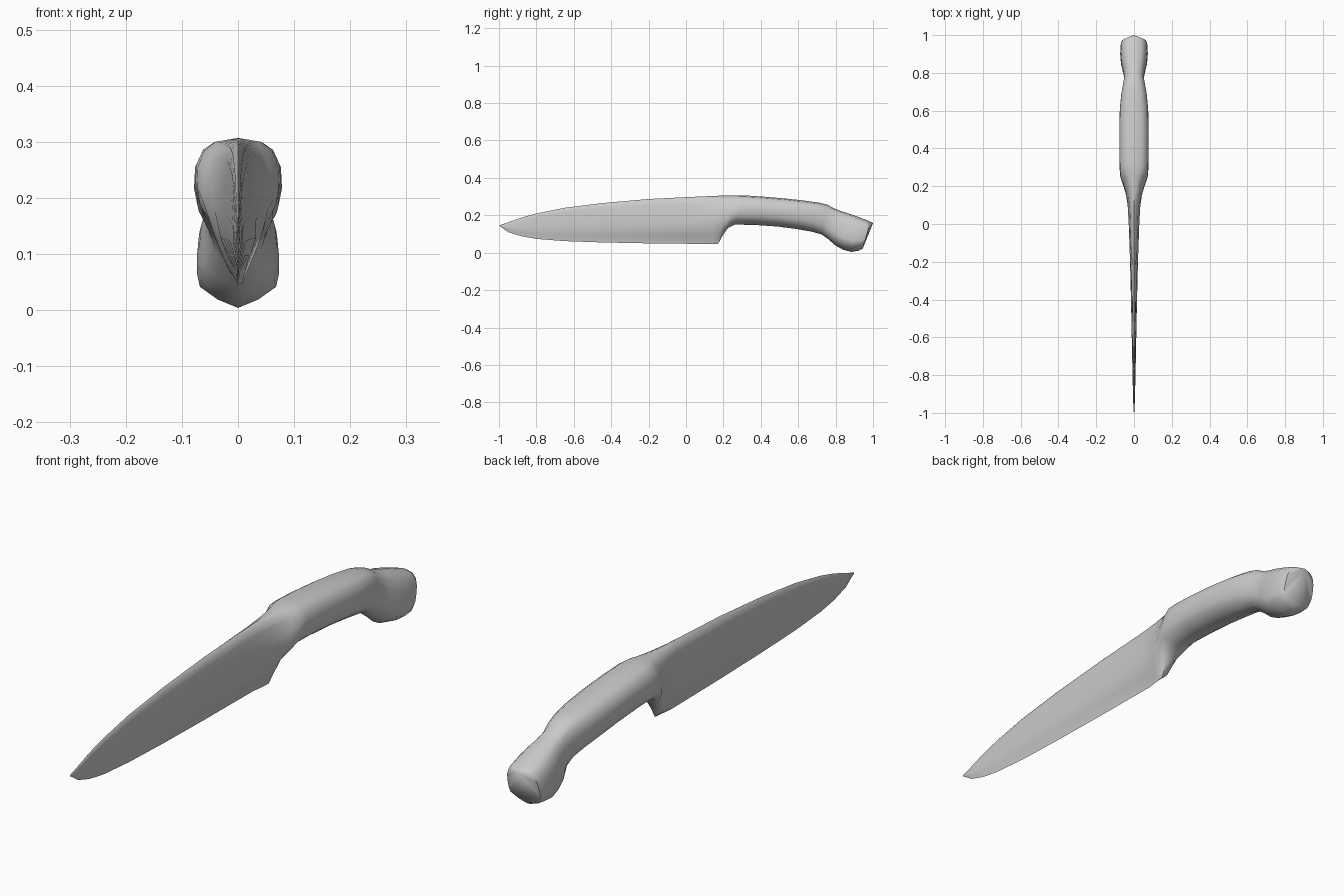
import bpy, bmesh

cube = bpy.data.objects.get("Cube")
if cube:
    bpy.data.objects.remove(cube)

steel = bpy.data.materials.new("light_grey")
steel.use_nodes = True
GREY = (0.6, 0.6, 0.6, 1)
steel.diffuse_color = GREY
steel.node_tree.nodes["Principled BSDF"].inputs["Base Color"].default_value = GREY

# Half-section shapes: depth fraction from spine to underside, then width fraction
DEPTH = [0, .04, .13, .3, .5, .68, .8, .92, 1]
SHAPES = {
    "blade": [0, .45, .68, .85, 1, .95, .6, .14, 0],
    "heel": [0, .5, .75, .95, 1, .78, .55, .3, .16],
    "grip": [0, .55, .82, .98, 1, .93, .8, .5, 0],
    "pommel": [0, .55, .8, .95, 1, 1, .93, .5, 0],
}

# Stations from tip to butt: spine y, spine z, underside y, underside z, half width, shape
STATIONS = [
    (-.995, .147, -.99, .138, .002, "blade"),
    (-.95, .163, -.95, .11, .004, "blade"),
    (-.88, .188, -.88, .088, .006, "blade"),
    (-.8, .21, -.8, .074, .008, "blade"),
    (-.65, .24, -.65, .062, .011, "blade"),
    (-.45, .265, -.45, .055, .015, "blade"),
    (-.2, .287, -.2, .05, .021, "blade"),
    (0, .297, 0, .048, .028, "blade"),
    (.09, .301, .09, .047, .033, "blade"),
    (.16, .304, .14, .047, .041, "heel"),
    (.21, .306, .172, .048, .053, "heel"),
    (.25, .307, .195, .09, .064, "heel"),
    (.28, .307, .225, .133, .073, "grip"),
    (.32, .306, .26, .15, .076, "grip"),
    (.41, .3, .36, .149, .078, "grip"),
    (.53, .29, .49, .14, .078, "grip"),
    (.63, .279, .59, .127, .075, "grip"),
    (.71, .268, .67, .113, .067, "grip"),
    (.755, .257, .725, .098, .058, "grip"),
    (.79, .238, .76, .073, .052, "grip"),
    (.83, .222, .8, .038, .06, "pommel"),
    (.87, .21, .84, .016, .069, "pommel"),
    (.92, .192, .885, .004, .073, "pommel"),
    (.965, .175, .925, .011, .072, "pommel"),
    (.985, .167, .945, .022, .066, "pommel"),
]


def ring(bm, y0, z0, y1, z1, half, shape):
    """One closed cross-section, mirrored about the centre plane."""
    pts = [(w * half, y0 + (y1 - y0) * t, z0 + (z1 - z0) * t)
           for t, w in zip(DEPTH, SHAPES[shape])]
    mirrored = [(-x, y, z) for x, y, z in reversed(pts[1:-1])]
    return [bm.verts.new(p) for p in pts + mirrored]


def cap(bm, loop, centre):
    """Close an end with a shallow fan."""
    hub = bm.verts.new(centre)
    for a, b in zip(loop, loop[1:] + loop[:1]):
        bm.faces.new((a, b, hub))


# Blade, heel, grip and pommel form one continuous skin
bm = bmesh.new()
rings = [ring(bm, *s) for s in STATIONS]
for r0, r1 in zip(rings, rings[1:]):
    for i in range(len(r0)):
        j = (i + 1) % len(r0)
        bm.faces.new((r0[i], r0[j], r1[j], r1[i]))
cap(bm, rings[0], (0, -1, .144))
cap(bm, rings[-1], (0, 1, .158))
bmesh.ops.recalc_face_normals(bm, faces=bm.faces)

mesh = bpy.data.meshes.new("knife")
bm.to_mesh(mesh)
bm.free()
mesh.materials.append(steel)
knife = bpy.data.objects.new("knife", mesh)
bpy.context.collection.objects.link(knife)

# Soft shading with the cutting edge and butt kept crisp
bpy.context.view_layer.objects.active = knife
knife.select_set(True)
bpy.ops.object.shade_smooth_by_angle(angle=0.9)
